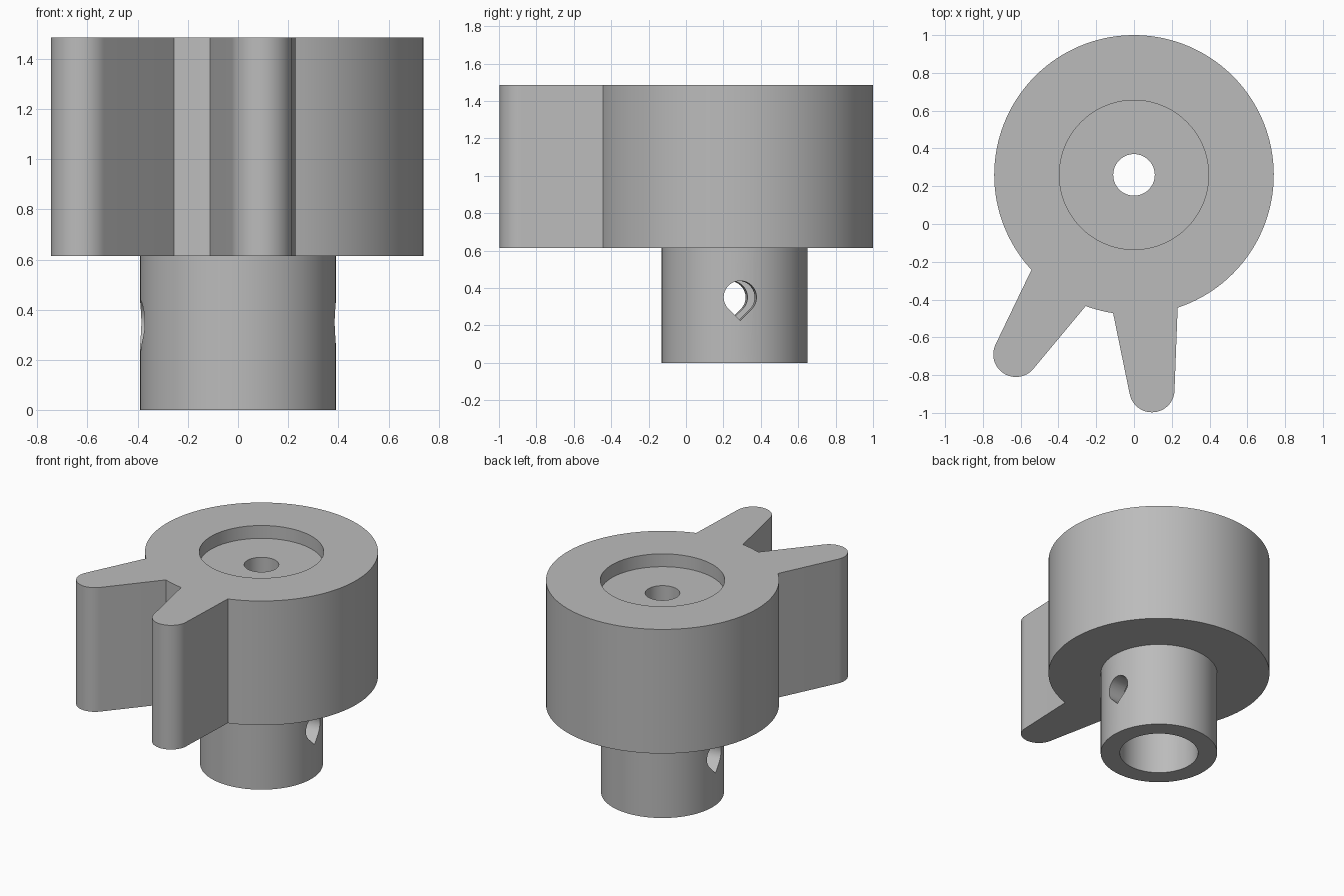
import bpy, bmesh, math
from mathutils import Matrix, Vector

AXIS_Y = 0.26          # shared axis of hub, stem and bores
BASE, TOP = 0.615, 1.485

if "Cube" in bpy.data.objects:
    bpy.data.objects.remove(bpy.data.objects["Cube"], do_unlink=True)

grey = bpy.data.materials.new("plain_grey")
grey.use_nodes = True
colour = (0.5, 0.5, 0.5, 1)
grey.diffuse_color = colour
grey.node_tree.nodes["Principled BSDF"].inputs["Base Color"].default_value = colour


def arc(cx, cy, radius, start, end, steps):
    """Points along an arc, angles in degrees."""
    angles = [math.radians(start + (end - start) * i / steps) for i in range(steps + 1)]
    return [(cx + radius * math.cos(a), cy + radius * math.sin(a)) for a in angles]


def prism(name, outline, low, high, matrix=Matrix()):
    """Extrude a flat outline along z."""
    bm = bmesh.new()
    face = bm.faces.new([bm.verts.new((x, y, low)) for x, y in outline])
    grown = bmesh.ops.extrude_face_region(bm, geom=[face])["geom"]
    bmesh.ops.translate(bm, vec=(0, 0, high - low),
                        verts=[v for v in grown if isinstance(v, bmesh.types.BMVert)])
    bmesh.ops.recalc_face_normals(bm, faces=bm.faces)
    bm.transform(matrix)
    mesh = bpy.data.meshes.new(name)
    bm.to_mesh(mesh)
    bm.free()
    mesh.materials.append(grey)
    obj = bpy.data.objects.new(name, mesh)
    bpy.context.collection.objects.link(obj)
    return obj


def cylinder(name, radius, low, high):
    return prism(name, arc(0, AXIS_Y, radius, 0, 360, 96)[:-1], low, high)


def combine(target, tool, operation):
    """Apply a boolean and discard the tool."""
    tool.hide_render = True
    mod = target.modifiers.new(operation, "BOOLEAN")
    mod.operation, mod.object, mod.solver = operation, tool, "EXACT"
    bpy.context.view_layer.objects.active = target
    bpy.ops.object.modifier_apply(modifier=mod.name)
    bpy.data.objects.remove(tool, do_unlink=True)


# Round hub with two tapered, round-ended fingers
outline = arc(0, AXIS_Y, 0.74, -71.8, 222.8, 110)
outline += arc(-0.625, -0.69, 0.12, 155, 319, 24)
outline += arc(0, AXIS_Y, 0.74, 249.8, 261.4, 5)
outline += arc(0.095, -0.877, 0.12, 191, 363, 24)
hub = prism("fingered_hub", outline, BASE, TOP)

# Stem below the hub
combine(hub, cylinder("stem", 0.39, 0, BASE + 0.1), "UNION")

# Top recess, wide shaft bore from below and narrow through hole
combine(hub, cylinder("recess_cutter", 0.395, TOP - 0.09, TOP + 0.2), "DIFFERENCE")
combine(hub, cylinder("bore_cutter", 0.262, -0.2, 1.2), "DIFFERENCE")
combine(hub, cylinder("hole_cutter", 0.11, 1.0, TOP + 0.2), "DIFFERENCE")

# Teardrop cross hole, point down, turned slightly about the axis
drop = arc(0, 0, 0.088, -45, 225, 36) + [(0, -0.088 * math.sqrt(2))]
along_x = Matrix(((0, 0, 1, 0), (1, 0, 0, 0), (0, 1, 0, 0), (0, 0, 0, 1)))
place = (Matrix.Translation(Vector((0, AXIS_Y, 0.35)))
         @ Matrix.Rotation(math.radians(4.4), 4, "Z") @ along_x)
combine(hub, prism("cross_hole_cutter", drop, -0.6, 0.6, place), "DIFFERENCE")

# Smooth curved walls, crisp edges
bpy.ops.object.select_all(action="DESELECT")
hub.select_set(True)
bpy.context.view_layer.objects.active = hub
bpy.ops.object.shade_smooth_by_angle(angle=math.radians(20))
